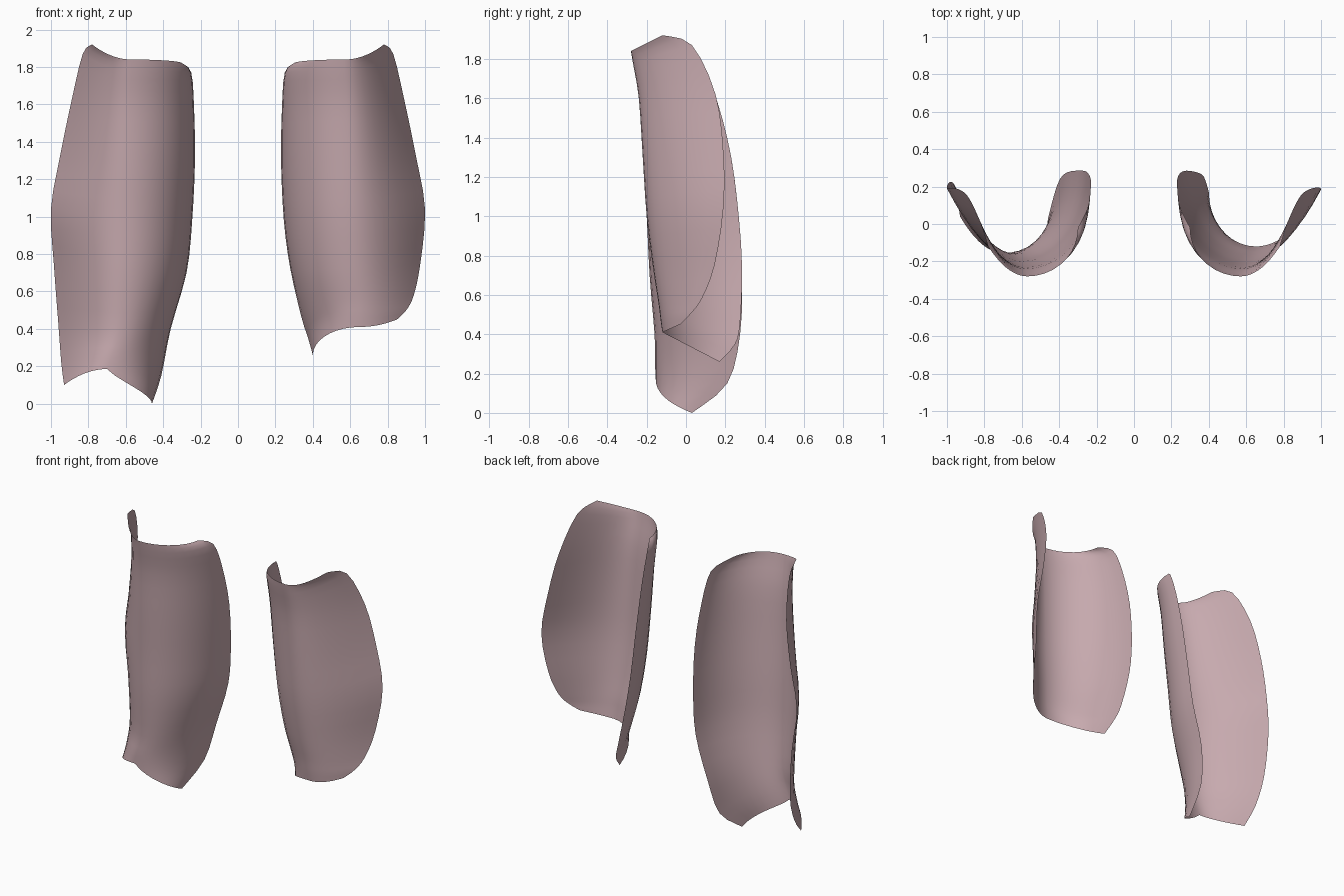
import bpy
import bmesh
import math

if "Cube" in bpy.data.objects:
    bpy.data.objects.remove(bpy.data.objects["Cube"], do_unlink=True)

ROW_STEPS = 3     # mesh rows between two guide rows
SIDE_STEPS = 9    # mesh columns on each flank of the shin

# One flat colour for both plates
dusty_pink = bpy.data.materials.new("dusty_pink")
dusty_pink.use_nodes = True
colour = (0.57, 0.40, 0.425, 1.0)
dusty_pink.diffuse_color = colour
dusty_pink.node_tree.nodes["Principled BSDF"].inputs["Base Color"].default_value = colour

# Guide rows from the top down: outer rear edge, shin ridge, inner rear edge,
# and how sharply the row bends in height on its inner flank
upper_rows = [
    ((0.78, -0.12, 1.92), (0.57, -0.28, 1.84), (0.30, -0.02, 1.82), 1),
    ((0.83, 0.03, 1.87), (0.57, -0.27, 1.78), (0.25, 0.08, 1.77), 1),
    ((0.89, 0.15, 1.62), (0.58, -0.24, 1.60), (0.235, 0.16, 1.58), 1),
    ((0.95, 0.19, 1.33), (0.59, -0.22, 1.30), (0.23, 0.23, 1.30), 1),
    ((1.00, 0.19, 1.04), (0.60, -0.20, 1.00), (0.245, 0.27, 0.98), 1),
]
short_rows = [
    ((0.975, 0.145, 0.75), (0.62, -0.165, 0.72), (0.28, 0.285, 0.72), 1),
    ((0.94, 0.08, 0.58), (0.64, -0.14, 0.56), (0.34, 0.275, 0.46), 1),
    ((0.90, 0.02, 0.50), (0.645, -0.13, 0.48), (0.375, 0.25, 0.35), 1),
    ((0.85, -0.03, 0.45), (0.65, -0.12, 0.41), (0.40, 0.17, 0.26), 1),
]
long_rows = [
    ((0.985, 0.225, 0.75), (0.61, -0.185, 0.70), (0.275, 0.285, 0.70), 1),
    ((0.96, 0.21, 0.42), (0.63, -0.16, 0.40), (0.36, 0.275, 0.40), 1),
    ((0.945, 0.14, 0.22), (0.67, -0.158, 0.27), (0.41, 0.21, 0.15), 0.6),
    ((0.93, 0.04, 0.10), (0.70, -0.155, 0.185), (0.46, 0.03, 0.0), 0.4),
]


def flatten(row):
    outer, ridge, inner, bend = row
    return [*outer, *ridge, *inner, bend]


def spline(a, b, c, d, t):
    """Smooth curve value between b and c."""
    return 0.5 * (2 * b + (c - a) * t + (2 * a - 5 * b + 4 * c - d) * t ** 2
                  + (3 * b - a - 3 * c + d) * t ** 3)


def refine(rows):
    """Add smooth rows between the guide rows."""
    rows = [flatten(row) for row in rows]
    last = len(rows) - 1
    result = []
    for i in range(last):
        near = [rows[max(i - 1, 0)], rows[i], rows[i + 1], rows[min(i + 2, last)]]
        for step in range(ROW_STEPS):
            result.append([spline(*values, step / ROW_STEPS) for values in zip(*near)])
    return result + [rows[last]]


def arch(row):
    """Points of one row, from the outer rear edge round the shin to the inner."""
    outer, ridge, inner, bend = row[0:3], row[3:6], row[6:9], row[9]
    points = []
    for k in range(-SIDE_STEPS, SIDE_STEPS + 1):
        t = abs(k) / SIDE_STEPS
        if k < 0:    # slanted outer flank
            end, across, back, height = outer, t, t * t, t * t
        else:        # rounder inner flank
            angle = t * math.pi / 2
            end, across, back = inner, math.sin(angle), 1 - math.cos(angle)
            height = back ** bend
        points.append([r + (e - r) * f
                       for r, e, f in zip(ridge, end, (across, back, height))])
    return points


def shin_guard(name, rows, side):
    bm = bmesh.new()
    grid = [[bm.verts.new((side * x, y, z)) for x, y, z in arch(row)]
            for row in refine(rows)]
    for above, below in zip(grid, grid[1:]):
        for j in range(len(above) - 1):
            quad = (above[j], above[j + 1], below[j + 1], below[j])
            # Keep the normals outward on both sides
            bm.faces.new(quad if side > 0 else quad[::-1])
    bm.normal_update()
    front = grid[len(grid) // 2][SIDE_STEPS].link_faces[0]
    if front.normal.y > 0:
        bmesh.ops.reverse_faces(bm, faces=bm.faces[:])
    mesh = bpy.data.meshes.new(name)
    bm.to_mesh(mesh)
    bm.free()
    mesh.materials.append(dusty_pink)
    mesh.shade_smooth()
    guard = bpy.data.objects.new(name, mesh)
    bpy.context.collection.objects.link(guard)


# The left plate is cut short, the right one reaches the ground
shin_guard("left_shin_guard", upper_rows + short_rows, 1)
shin_guard("right_shin_guard", upper_rows + long_rows, -1)
